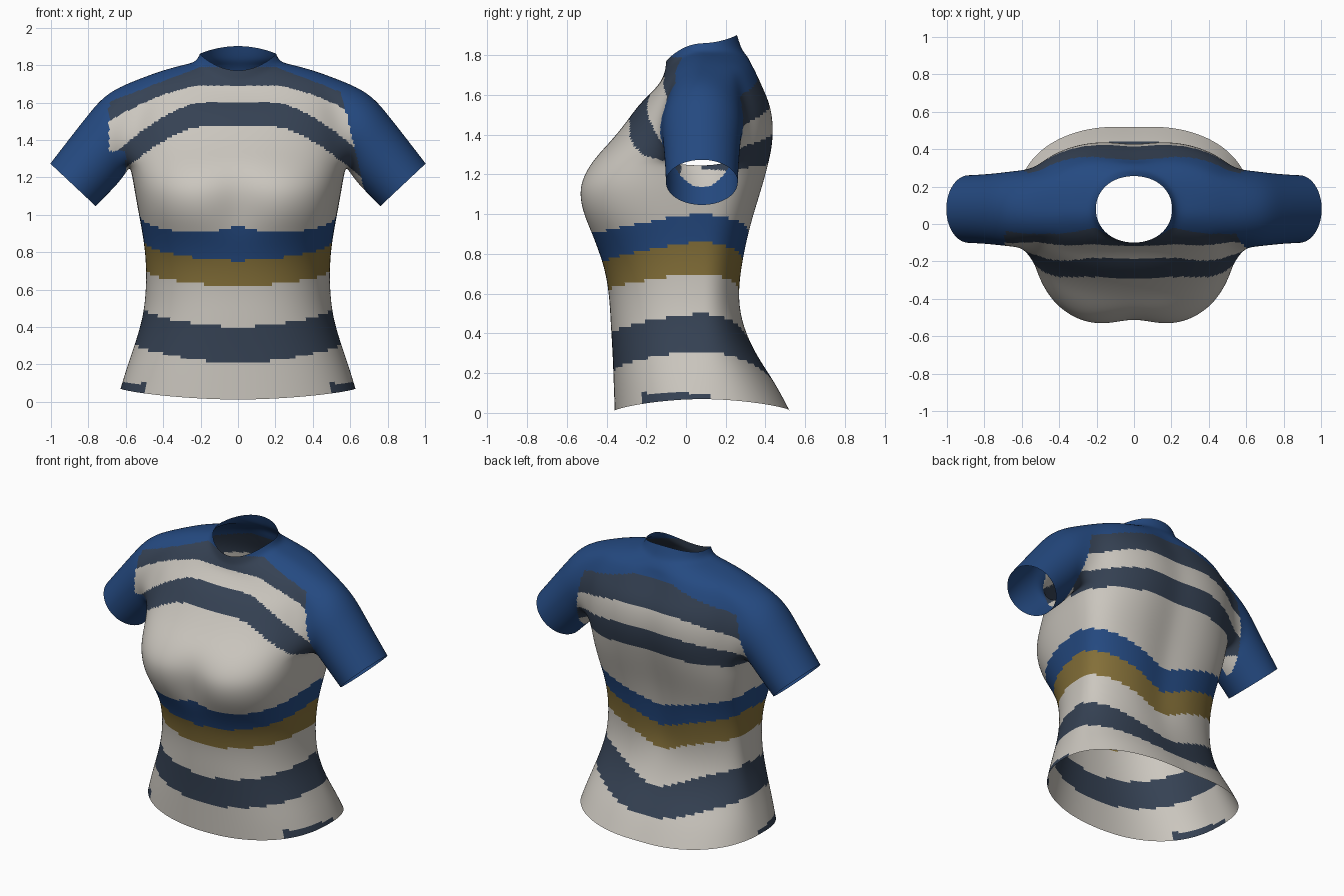
import bpy, bmesh, math

if "Cube" in bpy.data.objects:
    bpy.data.objects.remove(bpy.data.objects["Cube"])

N = 32          # vertices around the body
CY = 0.08       # depth of the side seam


def material(name, rgb):
    m = bpy.data.materials.new(name)
    m.diffuse_color = (*rgb, 1)
    m.use_nodes = True
    m.node_tree.nodes["Principled BSDF"].inputs["Base Color"].default_value = m.diffuse_color
    return m


mats = [material("off_white", (0.60, 0.57, 0.52)),
        material("navy_grey", (0.036, 0.054, 0.088)),
        material("royal_blue", (0.018, 0.068, 0.22)),
        material("mustard", (0.23, 0.16, 0.04))]
WHITE, NAVY, BLUE, GOLD = range(4)

# Body rings: height at the side, half width, front y, back y
rings = [
    (0.07, 0.63, -0.36, 0.53),
    (0.17, 0.60, -0.365, 0.455),
    (0.30, 0.555, -0.37, 0.355),
    (0.45, 0.508, -0.38, 0.29),
    (0.60, 0.492, -0.387, 0.275),
    (0.75, 0.492, -0.415, 0.295),
    (0.88, 0.507, -0.475, 0.32),
    (1.00, 0.53, -0.54, 0.35),
    (1.14, 0.555, -0.565, 0.395),
    (1.26, 0.575, -0.49, 0.43),
    (1.35, 0.60, -0.395, 0.45),
    (1.45, 0.61, -0.31, 0.455),
    (1.55, 0.60, -0.24, 0.44),
    (1.64, 0.58, -0.185, 0.40),
    (1.73, 0.52, -0.14, 0.36),
    (1.77, 0.41, -0.12, 0.325),
    (1.80, 0.30, -0.11, 0.30),
    (1.815, 0.225, -0.105, 0.28),
    (1.86, 0.205, -0.10, 0.257),
]
R0, R1, HALF = 9, 14, 3     # armhole rows and half its columns

# Sleeve sections: top x,z, bottom x,z, half depth
sleeve = [(0.70, 1.66, 0.59, 1.235, 0.205),
          (0.80, 1.54, 0.64, 1.165, 0.195),
          (0.905, 1.405, 0.70, 1.105, 0.187),
          (1.005, 1.275, 0.76, 1.045, 0.183)]


def bump(v, centre, width):
    return math.exp(-((v - centre) / width) ** 2)


def ring_point(ring, i):
    z, w, yf, yb = ring
    a = 2 * math.pi * i / N
    c, s = math.cos(a), math.sin(a)
    # squarer at the bust, rounder at the collar
    n = 2.4 + 0.6 * bump(z, 1.07, 0.2) - (0.3 if z > 1.79 else 0)
    r = (abs(c) ** n + abs(s) ** n) ** (-1 / n)
    x = w * c * r
    groove = bump(x, 0, 0.12)
    hem = 0.09 * max(0, 1 - z / 0.2)
    if s > 0:
        depth = 0 if z > 1.75 else 0.03 if z > 0.5 else 0.012
        y = CY + (yb - CY) * s * r - depth * groove
        dz = 0.6 * max(0, z - 1.79) - hem
    else:
        y = CY + (CY - yf) * s * r + 0.065 * bump(z, 1.07, 0.14) * groove
        dz = -0.09 * min(1, max(0, (z - 1.55) / 0.2)) - hem
    return x, y, z + dz * s * s


# Body shell with the armholes left open
bm = bmesh.new()
grid = [[bm.verts.new(ring_point(r, i)) for i in range(N)] for r in rings]
hole = {(c + k) % N for c in (0, N // 2) for k in range(-HALF, HALF)}
for r in range(len(rings) - 1):
    for i in range(N):
        if R0 <= r < R1 and i in hole:
            continue
        j = (i + 1) % N
        bm.faces.new((grid[r][i], grid[r][j], grid[r + 1][j], grid[r + 1][i]))

# Sleeves grown out of each armhole edge
for side, c in ((1, 0), (-1, N // 2)):
    path = [(R0, k) for k in range(HALF + 1)]
    path += [(r, HALF) for r in range(R0 + 1, R1 + 1)]
    path += [(R1, k) for k in range(HALF - 1, -HALF - 1, -1)]
    path += [(r, -HALF) for r in range(R1 - 1, R0 - 1, -1)]
    path += [(R0, k) for k in range(-HALF + 1, 0)]
    loop = [grid[r][(c + side * k) % N] for r, k in path]
    m = len(loop)
    for tx, tz, bx, bz, hy in sleeve:
        new = []
        for k in range(m):
            a = 2 * math.pi * k / m
            t = (1 - math.cos(a)) / 2
            new.append(bm.verts.new((side * (bx + (tx - bx) * t),
                                     CY + hy * math.sin(a),
                                     bz + (tz - bz) * t)))
        for k in range(m):
            j = (k + 1) % m
            bm.faces.new((loop[k], loop[j], new[j], new[k]))
        loop = new

# remove the unused vertices inside the armholes
bmesh.ops.delete(bm, geom=[v for v in bm.verts if not v.link_faces],
                 context='VERTS')
bmesh.ops.recalc_face_normals(bm, faces=bm.faces[:])
mesh = bpy.data.meshes.new("shirt")
bm.to_mesh(mesh)
bm.free()
shirt = bpy.data.objects.new("shirt", mesh)
bpy.context.collection.objects.link(shirt)
for mt in mats:
    mesh.materials.append(mt)
bpy.context.view_layer.objects.active = shirt
shirt.select_set(True)
sub = shirt.modifiers.new("smooth", 'SUBSURF')
sub.levels = sub.render_levels = 3
bpy.ops.object.modifier_apply(modifier="smooth")
mesh = shirt.data


def colour(x, y, z):
    ax, dy = abs(x), y - CY
    back = dy > 0
    # sleeves
    if z > 1.0:
        if x > 0 or back:
            edge = 0.56 + 0.23 * max(0, 1.63 - z)
        else:
            edge = 0.60 if z < 1.34 else 0.69
        if ax > edge:
            return BLUE
    # chest and yoke stripes
    if z > 1.15:
        e = max(0, ax - 0.2) ** 1.5
        if back:
            levels = (1.25 - 0.1 * e, 1.40 - 0.3 * e, 1.535 - 0.4 * e,
                      1.71 - 0.3 * max(0, ax - 0.15))
        else:
            levels = (1.47 - 0.87 * e, 1.60 - 0.87 * e, 1.69 - 0.55 * e,
                      1.79 - 0.38 * max(0, ax - 0.2))
        return (WHITE, NAVY, WHITE, NAVY, BLUE)[sum(z > v for v in levels)]
    # waist and hem stripes, higher at the side seams
    f = (abs(dy) / math.hypot(x, dy)) ** 1.5
    lift = 0 if back else 0.05 * bump(x, 0, 0.15)
    bands = [(0.21, 0.31, 0.15), (0.40, 0.50, 0.32), (0.62, 0.70, 0.54),
             (0.755, 0.86, 0.70), (0.885 + lift, 1.0, 0.85)]
    levels = [s + ((b if back else fr) - s) * f for fr, s, b in bands]
    if z < 0.10 and -0.22 < y < 0.12:
        return NAVY
    return (WHITE, NAVY, WHITE, GOLD, BLUE, WHITE)[sum(z > v for v in levels)]


for p in mesh.polygons:
    p.material_index = colour(*p.center)
bpy.ops.object.shade_smooth_by_angle(angle=math.radians(60))
